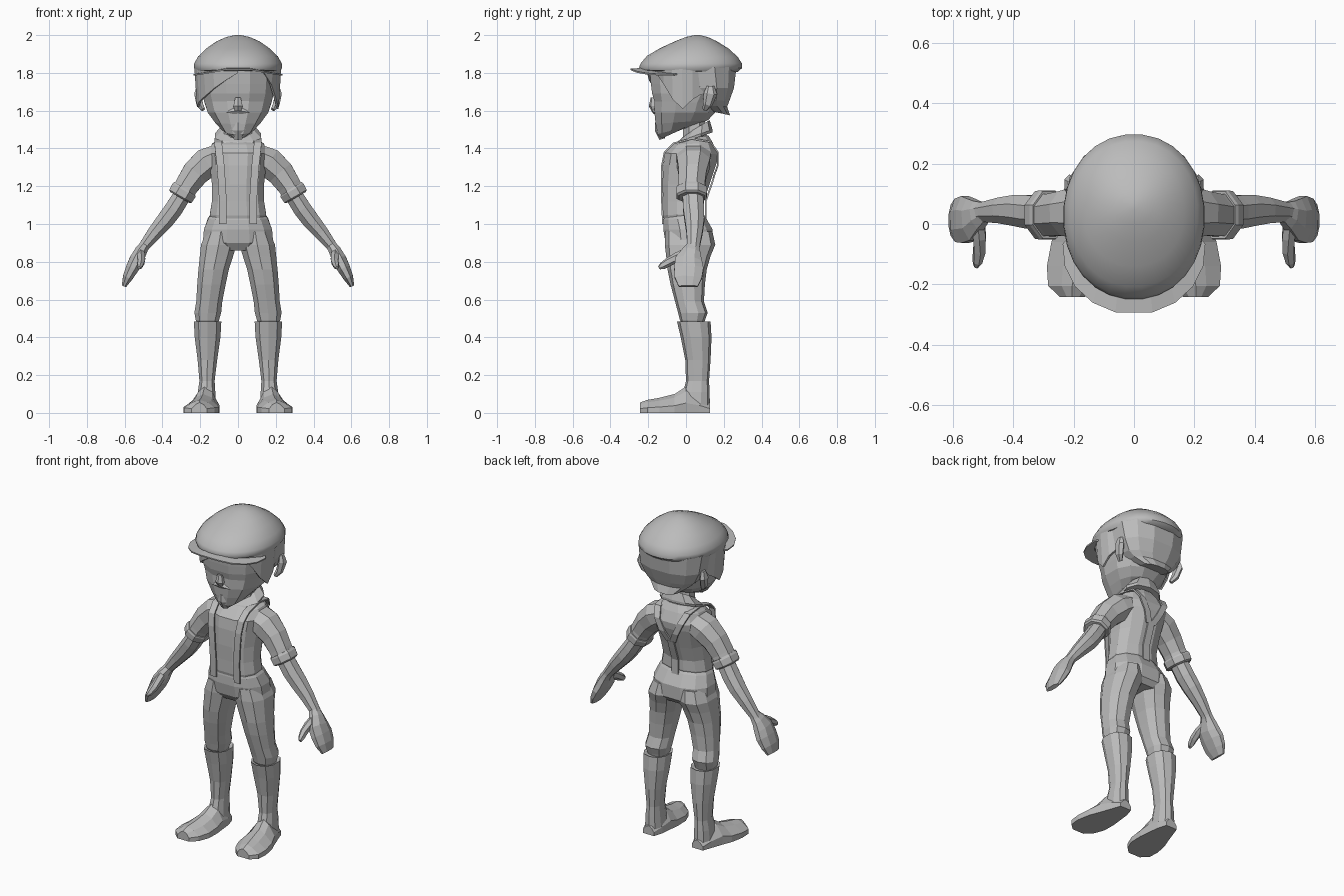
import bpy, bmesh, math
from mathutils import Vector

GREY = bpy.data.materials.new("plain grey")
GREY.diffuse_color = (0.5, 0.5, 0.5, 1)


def finish(name, bm, mirror=False, thick=0, smooth=False):
    bmesh.ops.recalc_face_normals(bm, faces=bm.faces[:])
    mesh = bpy.data.meshes.new(name)
    bm.to_mesh(mesh)
    bm.free()
    ob = bpy.data.objects.new(name, mesh)
    bpy.context.collection.objects.link(ob)
    mesh.materials.append(GREY)
    if thick:
        mod = ob.modifiers.new("thickness", 'SOLIDIFY')
        mod.thickness, mod.offset = thick, 0
    if mirror:
        ob.modifiers.new("mirror", 'MIRROR').use_mirror_merge = False
    if smooth:
        bpy.context.view_layer.objects.active = ob
        ob.select_set(True)
        bpy.ops.object.shade_smooth_by_angle(angle=math.radians(45))
        ob.select_set(False)
    return ob


def skin(name, rings, caps=True, closed=True, **kw):
    """Join equal point rings with quads."""
    bm = bmesh.new()
    vs = [[bm.verts.new(p) for p in r] for r in rings]
    n = len(vs[0])
    for a, b in zip(vs, vs[1:]):
        for i in range(n if closed else n - 1):
            j = (i + 1) % n
            bm.faces.new((a[i], a[j], b[j], b[i]))
    if caps and closed:
        bm.faces.new(vs[0])
        bm.faces.new(vs[-1])
    return finish(name, bm, **kw)


def spow(v, e):
    return math.copysign(abs(v) ** e, v)


def ring(x0, x1, yf, yb, zf, zb, n=12, e=0.85):
    """Rounded ring lying roughly level; zf and zb tilt it front to back."""
    pts = []
    for i in range(n):
        t = 2 * math.pi * (i + 0.5) / n
        u, v = spow(math.cos(t), e), spow(math.sin(t), e)
        pts.append(((x0 + x1) / 2 + u * (x1 - x0) / 2, (yf + yb) / 2 + v * (yb - yf) / 2,
                    (zf + zb) / 2 + v * (zb - zf) / 2))
    return pts


def column(name, rows, n=12, e=0.85, **kw):
    """Centred part from rows of (z front, z back, half width, y front, y back)."""
    return skin(name, [ring(-w, w, f, b, zf, zb, n, e) for zf, zb, w, f, b in rows], **kw)


def limb(name, rows, n=8, **kw):
    """Part along a path from rows of (x, y, z, radius across, radius in y)."""
    c = [Vector(r[:3]) for r in rows]
    rings = []
    for i, r in enumerate(rows):
        d = (c[min(i + 1, len(c) - 1)] - c[max(i - 1, 0)]).normalized()
        v = (Vector((0, 1, 0)) - d * d.y).normalized()
        u = v.cross(d)
        rings.append([c[i] + u * r[3] * math.cos(t) + v * r[4] * math.sin(t)
                      for t in (2 * math.pi * (k + 0.5) / n for k in range(n))])
    return skin(name, rings, **kw)


def arc(w, f, b, angles, zs):
    """Open row of points round the front; angle 0 is straight ahead, in degrees."""
    return [(w * math.sin(math.radians(a)), (f + b) / 2 - (b - f) / 2 * math.cos(math.radians(a)), z)
            for a, z in zip(angles, zs)]


# Cap dome and brim
column("cap_dome", [(1.81, 1.80, .19, -.22, .21), (1.815, 1.805, .225, -.245, .275),
                    (1.83, 1.825, .235, -.25, .298), (1.85, 1.85, .233, -.242, .298),
                    (1.89, 1.885, .212, -.208, .275), (1.93, 1.93, .168, -.14, .225),
                    (1.967, 1.967, .115, -.06, .165), (1.99, 1.99, .062, .0, .115),
                    (2.0, 2.0, .015, .045, .075)], n=28, e=0.95, smooth=True)
A = [-95, -75, -55, -35, -15, 15, 35, 55, 75, 95]
Z = [1.79, 1.79, 1.795, 1.805, 1.818, 1.818, 1.805, 1.795, 1.79, 1.79]
skin("cap_brim", [arc(.205, -.22, .13, A, [z + .006 for z in Z]),
                  arc(.237, -.30, .13, A, Z)], closed=False, thick=.008)

# Head and hair
column("head", [(1.45, 1.52, .045, -.135, .02), (1.475, 1.53, .085, -.155, .07),
                (1.53, 1.55, .125, -.165, .12), (1.59, 1.59, .165, -.172, .16),
                (1.65, 1.64, .183, -.172, .18), (1.69, 1.69, .195, -.185, .22),
                (1.74, 1.74, .2, -.192, .24), (1.83, 1.83, .205, -.2, .25)])
column("back_hair", [(1.60, 1.575, .085, .12, .235), (1.63, 1.62, .14, .06, .22),
                     (1.665, 1.65, .175, .02, .232), (1.72, 1.72, .208, -.02, .258),
                     (1.83, 1.83, .222, -.08, .272)])
B = [-120, -100, -85, -70, -52, -35, -18, 0]
skin("fringe", [arc(.226, -.205, .2, B, [1.83] * 8),
                arc(.212, -.2, .2, B, [1.70, 1.66, 1.62, 1.65, 1.68, 1.72, 1.76, 1.80])],
     closed=False, thick=.012)
C = [120, 100, 85, 70, 55, 40]
skin("side_hair", [arc(.224, -.205, .2, C, [1.83] * 6),
                   arc(.21, -.2, .2, C, [1.70, 1.66, 1.61, 1.66, 1.74, 1.80])],
     closed=False, thick=.012)
limb("ear", [(.185, .10, 1.605, .012, .014), (.203, .115, 1.635, .02, .026),
             (.214, .13, 1.69, .02, .036), (.208, .13, 1.73, .012, .02)], n=6, mirror=True)
limb("nose", [(0, -.175, 1.67, .016, .012), (0, -.175, 1.625, .028, .022),
              (0, -.17, 1.60, .02, .012)], n=6)
limb("upper_lip", [(-.085, -.12, 1.575, .012, .014), (-.045, -.15, 1.595, .018, .022),
                   (0, -.162, 1.60, .018, .022), (.045, -.15, 1.595, .018, .022),
                   (.085, -.12, 1.575, .012, .014)], n=6)
limb("chin", [(0, -.125, 1.45, .025, .016), (0, -.14, 1.50, .045, .026),
              (0, -.145, 1.54, .035, .02)], n=6)

# Neck, collar and shirt
column("neck", [(1.40, 1.42, .085, -.02, .12), (1.56, 1.58, .075, -.02, .10)], n=8)
column("collar", [(1.42, 1.485, .125, -.055, .14), (1.435, 1.50, .128, -.045, .14),
                  (1.475, 1.55, .085, .0, .125), (1.46, 1.54, .07, .01, .11)], n=10)
column("shirt", [(1.02, 1.04, .15, -.118, .092), (1.045, 1.06, .153, -.125, .098),
                 (1.12, 1.12, .142, -.125, .098), (1.21, 1.21, .142, -.128, .128),
                 (1.31, 1.33, .155, -.125, .168), (1.375, 1.37, .165, -.115, .172),
                 (1.42, 1.43, .14, -.07, .145), (1.445, 1.47, .09, -.02, .12)])


def strap(name, pts, half, **kw):
    """Flat band through the given centre line, widened along x."""
    skin(name, [[(x - half, y, z) for x, y, z in pts], [(x + half, y, z) for x, y, z in pts]],
         closed=False, thick=.009, **kw)


# Suspenders
strap("front_strap", [(.08, -.122, 1.0), (.08, -.127, 1.12), (.085, -.129, 1.21), (.092, -.127, 1.31),
                      (.10, -.113, 1.38), (.105, -.066, 1.427), (.105, .03, 1.452)], .02, mirror=True)
strap("back_strap", [(.105, .03, 1.452), (.10, .13, 1.435), (.08, .168, 1.38),
                     (.045, .168, 1.31), (.012, .145, 1.245)], .02, mirror=True)
strap("lower_back_strap", [(0, .148, 1.25), (0, .132, 1.20), (0, .104, 1.12), (0, .105, 1.03)], .022)

# Sleeves, cuffs, arms and hands
limb("sleeve", [(.10, .04, 1.36, .07, .10), (.165, .04, 1.325, .085, .095), (.225, .035, 1.27, .078, .08),
                (.27, .03, 1.205, .068, .075), (.292, .03, 1.165, .066, .078)], mirror=True)
limb("sleeve_cuff", [(.28, .03, 1.187, .072, .084), (.286, .03, 1.178, .076, .088),
                     (.304, .03, 1.147, .074, .086), (.308, .03, 1.14, .064, .074)], mirror=True)
limb("forearm", [(.29, .035, 1.16, .05, .058), (.34, .04, 1.08, .052, .06), (.385, .045, 1.02, .05, .056),
                 (.44, .045, .955, .042, .046), (.495, .04, .885, .031, .036),
                 (.515, .035, .855, .031, .04)], mirror=True)
limb("hand", [(.495, .04, .885, .028, .036), (.515, .03, .855, .035, .052), (.537, .015, .81, .041, .076),
              (.56, .015, .765, .037, .084), (.585, .012, .715, .028, .078),
              (.604, .012, .67, .013, .055)], mirror=True)
limb("thumb", [(.515, .01, .85, .022, .026), (.512, -.045, .825, .024, .026), (.513, -.09, .80, .022, .024),
               (.52, -.125, .778, .017, .02), (.524, -.142, .768, .008, .01)], n=6, mirror=True)

# Trousers
column("trouser_waist", [(.86, .86, .13, -.08, .12), (.90, .89, .192, -.112, .145),
                         (.97, .97, .186, -.124, .145), (1.02, 1.04, .163, -.122, .105),
                         (1.04, 1.06, .148, -.118, .09)])
LEG = [(.96, .012, .17, -.11, .14), (.89, .004, .2, -.112, .155), (.83, .022, .206, -.105, .13),
       (.76, .045, .213, -.098, .11), (.68, .062, .219, -.082, .10), (.59, .08, .224, -.058, .095),
       (.53, .086, .234, -.042, .115), (.49, .098, .226, -.032, .10), (.46, .11, .21, -.01, .09)]
skin("trouser_leg", [ring(a, b, f, k, z, z, 10) for z, a, b, f, k in LEG], mirror=True)

# Boots: shaft, then the foot from heel to toe
BOOT = [(.475, .105, .215, -.03, .11), (.485, .085, .237, -.048, .13), (.40, .09, .232, -.028, .135),
        (.28, .108, .216, -.004, .13), (.17, .122, .206, .0, .122), (.11, .118, .215, -.015, .125),
        (.02, .112, .22, -.03, .127)]
skin("boot_shaft", [ring(a, b, f, k, z, z, 10) for z, a, b, f, k in BOOT], mirror=True)
FOOT = [(.128, .13, .205, .05), (.07, .112, .225, .10), (.0, .105, .25, .135), (-.06, .098, .274, .095),
        (-.14, .10, .289, .075), (-.205, .125, .285, .064), (-.243, .165, .245, .05)]
SHAPE = [(0, 0), (1, 0), (1, .35), (.72, .8), (.5, 1), (.22, .8), (0, .35)]
skin("boot_foot", [[(a + (b - a) * u, y, .005 + h * v) for u, v in SHAPE] for y, a, b, h in FOOT], mirror=True)
skin("boot_sole", [[(a + (b - a) * u, y, .014 * v) for u, v in ((0, 0), (1, 0), (1, 1), (0, 1))]
                   for y, a, b, h in FOOT], mirror=True)
